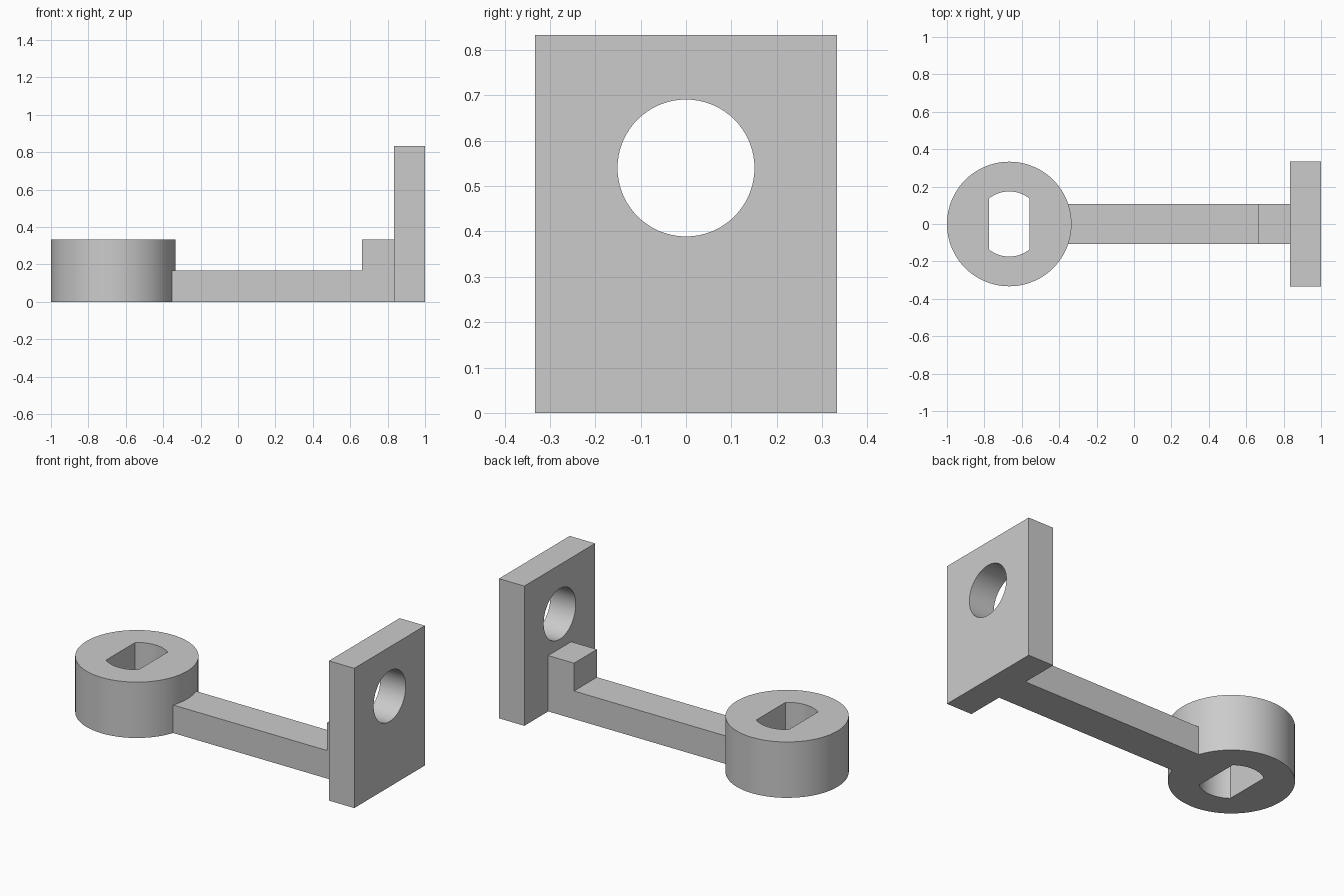
import bpy, bmesh
from math import cos, sin, pi, asin
from mathutils import Vector

cube = bpy.data.objects.get("Cube")
if cube:
    bpy.data.objects.remove(cube, do_unlink=True)

grey = bpy.data.materials.new("plain grey")
grey.use_nodes = True
grey.diffuse_color = (0.6, 0.6, 0.6, 1)
grey.node_tree.nodes["Principled BSDF"].inputs["Base Color"].default_value = (0.6, 0.6, 0.6, 1)


def prism(name, outline, sweep):
    """Solid made by sweeping a closed 3D outline along a vector."""
    bm = bmesh.new()
    base = bm.faces.new([bm.verts.new(p) for p in outline])
    top = bmesh.ops.extrude_face_region(bm, geom=[base])["geom"]
    moved = [v for v in top if isinstance(v, bmesh.types.BMVert)]
    bmesh.ops.translate(bm, verts=moved, vec=Vector(sweep))
    bmesh.ops.recalc_face_normals(bm, faces=bm.faces)
    mesh = bpy.data.meshes.new(name)
    bm.to_mesh(mesh)
    bm.free()
    mesh.materials.append(grey)
    obj = bpy.data.objects.new(name, mesh)
    bpy.context.collection.objects.link(obj)
    return obj


def select(obj):
    bpy.ops.object.select_all(action="DESELECT")
    obj.select_set(True)
    bpy.context.view_layer.objects.active = obj


def cut(obj, cutter):
    """Subtract the cutter, then discard it."""
    cutter.hide_render = True
    mod = obj.modifiers.new("cut", "BOOLEAN")
    mod.operation = "DIFFERENCE"
    mod.solver = "EXACT"
    mod.object = cutter
    select(obj)
    bpy.ops.object.modifier_apply(modifier=mod.name)
    bpy.data.objects.remove(cutter, do_unlink=True)


def arc(radius, start, end, steps):
    return [(radius * cos(start + (end - start) * i / steps),
             radius * sin(start + (end - start) * i / steps)) for i in range(steps + 1)]


RING_X, RING_R, RING_H = -0.667, 0.333, 0.333
ARM_W, ARM_H = 0.108, 0.167
PLATE_X = 0.833


def ring_solid(name, z, height):
    circle = arc(RING_R, 0, 2 * pi, 96)[:-1]
    return prism(name, [(RING_X + x, y, z) for x, y in circle], (0, 0, height))


# Round hub with a double-D slot
hub = ring_solid("hub", 0, RING_H)
slot_r, slot_half = 0.174, 0.107
a = asin(slot_half / slot_r)
slot = arc(slot_r, pi / 2 - a, pi / 2 + a, 20) + arc(slot_r, 1.5 * pi - a, 1.5 * pi + a, 20)
cut(hub, prism("slot_cutter", [(RING_X + x, y, -0.1) for x, y in slot], (0, 0, 1)))

# Arm with a raised step, trimmed to meet the hub
side = [(-0.5, 0), (PLATE_X, 0), (PLATE_X, RING_H), (0.663, RING_H), (0.663, ARM_H), (-0.5, ARM_H)]
arm = prism("arm", [(x, -ARM_W, z) for x, z in side], (0, 2 * ARM_W, 0))
cut(arm, ring_solid("hub_cutter", -0.1, 1))

# Upright plate with a round hole
corners = [(-0.333, 0), (0.333, 0), (0.333, 0.833), (-0.333, 0.833)]
plate = prism("upright_plate", [(PLATE_X, y, z) for y, z in corners], (1 - PLATE_X, 0, 0))
hole = arc(0.151, 0, 2 * pi, 72)[:-1]
cut(plate, prism("hole_cutter", [(0.7, y, z + 0.54) for y, z in hole], (0.5, 0, 0)))

for part in (hub, arm, plate):
    select(part)
    bpy.ops.object.shade_smooth_by_angle(angle=pi / 6)
